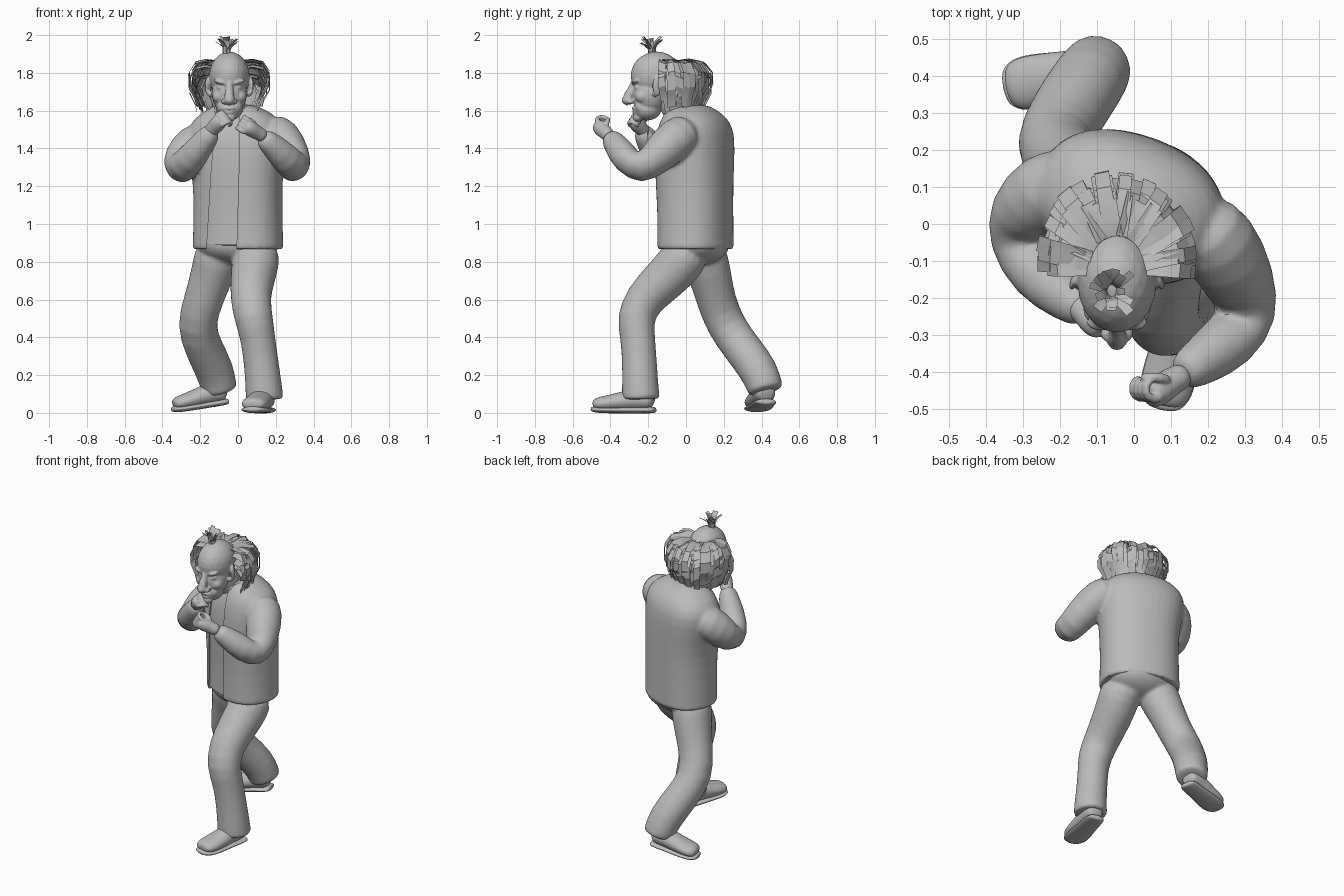
import bpy, bmesh, math, random
from mathutils import Vector, Matrix

random.seed(4)
cube = bpy.data.objects.get("Cube")
if cube:
    bpy.data.objects.remove(cube)

grey = bpy.data.materials.new("plain grey")
grey.use_nodes = True
grey.diffuse_color = (0.5, 0.5, 0.5, 1)
grey.node_tree.nodes["Principled BSDF"].inputs["Base Color"].default_value = (0.5, 0.5, 0.5, 1)


def squarish(c):
    return math.copysign(abs(c) ** 0.87, c)


def loft(bm, rings, ref=(0, 0, 1), yaw=None, n=16):
    """Skin elliptical rings (x, y, z, a, b); level, squarer rings when yaw is given."""
    pts = [Vector(r[:3]) for r in rings]
    loops = []
    for i, r in enumerate(rings):
        a, b = r[3], r[-1]
        angles = [2 * math.pi * k / n for k in range(n)]
        coords = [(math.cos(q), math.sin(q)) for q in angles]
        if yaw is None:
            t = (pts[min(i + 1, len(pts) - 1)] - pts[max(i - 1, 0)]).normalized()
            u = Vector(ref).cross(t).normalized()
            v = t.cross(u)
        else:
            u = Vector((math.cos(yaw), math.sin(yaw), 0))
            v = Vector((-u.y, u.x, 0))
            coords = [(squarish(c), squarish(s)) for c, s in coords]
        loops.append([bm.verts.new(pts[i] + u * a * c + v * b * s) for c, s in coords])
    for p, q in zip(loops, loops[1:]):
        for k in range(n):
            bm.faces.new((p[k], p[(k + 1) % n], q[(k + 1) % n], q[k]))
    bm.faces.new(loops[0][::-1])
    bm.faces.new(loops[-1])


def ball(bm, c, r, rot=None):
    m = Matrix.Translation(c) @ (rot or Matrix()) @ Matrix.Diagonal((*r, 1))
    bmesh.ops.create_icosphere(bm, subdivisions=3, radius=1, matrix=m)


def ribbon(bm, path, side, width):
    """A flat lock of hair that tapers a little."""
    rows = []
    for i, p in enumerate(path):
        w = side * width * (0.5 - 0.12 * i / len(path))
        rows.append((bm.verts.new(p - w), bm.verts.new(p + w)))
    for p, q in zip(rows, rows[1:]):
        bm.faces.new((p[0], p[1], q[1], q[0]))


def finish(name, bm, subsurf=1, voxel=0, smooth=0, cutter=None, angle=50):
    bmesh.ops.recalc_face_normals(bm, faces=bm.faces)
    me = bpy.data.meshes.new(name)
    bm.to_mesh(me)
    bm.free()
    ob = bpy.data.objects.new(name, me)
    bpy.context.collection.objects.link(ob)
    me.materials.append(grey)
    if subsurf:
        ob.modifiers.new("round", "SUBSURF").levels = subsurf
    if voxel:
        m = ob.modifiers.new("blend", "REMESH")
        m.mode, m.voxel_size = "VOXEL", voxel
        m = ob.modifiers.new("soften", "SMOOTH")
        m.factor, m.iterations = 0.5, smooth
    if cutter:
        m = ob.modifiers.new("opening", "BOOLEAN")
        m.object, m.operation = cutter, "DIFFERENCE"
    bpy.ops.object.select_all(action="DESELECT")
    ob.select_set(True)
    bpy.context.view_layer.objects.active = ob
    bpy.ops.object.convert(target="MESH")
    if angle:
        bpy.ops.object.shade_smooth_by_angle(angle=math.radians(angle))
    return ob


# Trousers: front left leg, back right leg, hips
bm = bmesh.new()
loft(bm, [(.1, .02, .88, .125), (.095, -.02, .8, .128), (.075, -.12, .7, .12), (.065, -.225, .6, .108),
          (.083, -.27, .5, .104), (.105, -.255, .4, .093), (.125, -.245, .25, .094), (.138, -.242, .12, .1),
          (.14, -.238, .08, .102), (.14, -.238, .07, .102)], ref=(0, 1, 0))
loft(bm, [(-.1, .08, .88, .125), (-.115, .105, .8, .125), (-.148, .135, .7, .113), (-.182, .158, .6, .106),
          (-.226, .21, .46, .106), (-.18, .3, .34, .104), (-.12, .39, .22, .105), (-.1, .42, .13, .096),
          (-.095, .425, .11, .096)], ref=(0, 1, 0))
ball(bm, (0, .06, .9), (.225, .175, .12))
finish("trousers", bm, voxel=.011, smooth=4)


# Shoes: upper and sole along a heading from the heel
def shoe(name, heel, heading, length, lift):
    d = Vector((math.cos(heading), math.sin(heading), 0))

    def at(s, z):
        return (*(Vector(heel) + d * s * length + Vector((0, 0, z + lift * (1 - s)))),)

    bm = bmesh.new()
    loft(bm, [(*at(0, .055), .035, .03), (*at(.06, .065), .056, .05), (*at(.3, .075), .064, .06),
              (*at(.55, .06), .07, .05), (*at(.8, .05), .075, .042), (*at(.95, .046), .066, .036),
              (*at(1.01, .042), .04, .022)])
    finish(name + "_shoe_upper", bm, subsurf=2)
    bm = bmesh.new()
    loft(bm, [(*at(-.03, .015), .04, .015), (*at(.02, .015), .062, .018), (*at(.4, .015), .064, .018),
              (*at(.8, .015), .08, .018), (*at(.97, .018), .066, .017), (*at(1.05, .021), .035, .013)])
    finish(name + "_shoe_sole", bm, subsurf=2)


shoe("left", (.15, -.17, 0), math.radians(-103), .325, 0)
shoe("right", (-.06, .425, 0), math.radians(191), .285, .045)

# Jacket: torso and sleeves blended, front opened with a cutter
YAW = math.radians(-21)
TORSO = [(0, .05, .865, .247, .191), (0, .05, .87, .247, .191), (0, .05, .89, .245, .191), (0, .05, 1.05, .24, .19),
         (0, .045, 1.22, .24, .196), (-.01, .045, 1.38, .262, .2), (-.015, .05, 1.49, .27, .19),
         (-.005, .045, 1.56, .235, .162), (-.01, .03, 1.61, .15, .12), (-.02, .01, 1.635, .095, .09)]
bm = bmesh.new()
loft(bm, TORSO, yaw=YAW, n=20)
loft(bm, [(-.16, .12, 1.45, .1), (-.24, .095, 1.43, .108), (-.3, .03, 1.345, .105), (-.318, -.045, 1.275, .084),
          (-.255, -.14, 1.34, .084), (-.18, -.2, 1.435, .066), (-.125, -.24, 1.51, .052)])
loft(bm, [(.16, .02, 1.5, .1), (.228, -.045, 1.465, .113), (.284, -.15, 1.36, .103), (.314, -.245, 1.28, .085),
          (.255, -.32, 1.345, .085), (.18, -.372, 1.42, .065), (.12, -.41, 1.47, .053)])
cut = bmesh.new()
corners = [(-.17, .8), (-.01, .8), (.005, 1.3), (.01, 1.7), (-.1, 1.7), (-.14, 1.3)]
front = cut.faces.new([cut.verts.new((x, -.205, z)) for x, z in corners])
ext = bmesh.ops.extrude_face_region(cut, geom=[front])["geom"]
bmesh.ops.translate(cut, vec=(0, .17, 0), verts=[g for g in ext if isinstance(g, bmesh.types.BMVert)])
opening = finish("opening_cutter", cut, subsurf=0, angle=0)
opening.hide_render = True
finish("jacket", bm, voxel=.011, smooth=3, cutter=opening, angle=40)
bpy.data.objects.remove(opening)

# Shirt under the jacket
bm = bmesh.new()
loft(bm, [(x, y, z + (.02 if z < 1 else -.01), a * .95, b * .95) for x, y, z, a, b in TORSO], yaw=YAW, n=20)
finish("shirt", bm, subsurf=2)

# Collar and neck
bm = bmesh.new()
loft(bm, [(-.02, .0, 1.56, .12, .12), (-.025, -.01, 1.6, .105, .105), (-.03, -.02, 1.635, .088, .09),
          (-.03, -.02, 1.63, .078, .08)], yaw=YAW)
finish("collar", bm, subsurf=2)
bm = bmesh.new()
loft(bm, [(-.025, .0, 1.52, .085), (-.035, -.06, 1.62, .075), (-.045, -.11, 1.72, .075)], ref=(0, 1, 0))
finish("neck", bm, subsurf=2)


# Fists: palm, curled fingers, thumb and wrist
def fist(name, wrist, along, out):
    f = Vector(along).normalized()
    o = Vector(out)
    o = (o - f * o.dot(f)).normalized()      # back of the hand
    s = f.cross(o)                           # across the knuckles
    if s.z < 0:
        s = -s
    w = Vector(wrist)

    def p(a, b, c):
        return w + f * a + o * b + s * c

    bm = bmesh.new()
    loft(bm, [(*p(-.05, 0, 0), .038), (*p(0, 0, 0), .037), (*p(.04, .006, 0), .043), (*p(.075, .008, 0), .042),
              (*p(.09, .006, 0), .03)])
    for k in range(4):
        c = (k - 1.5) * .022
        loft(bm, [(*p(.06, .018, c), .014), (*p(.1, .015, c), .015), (*p(.115, -.015, c), .014),
                  (*p(.095, -.04, c), .013), (*p(.07, -.036, c), .011)], ref=s, n=8)
    loft(bm, [(*p(.025, -.01, .028), .016), (*p(.055, -.035, .04), .015), (*p(.085, -.048, .026), .013),
              (*p(.1, -.052, .01), .01)], ref=o, n=8)
    finish(name, bm, voxel=.0045, smooth=2)


fist("left_fist", (.105, -.422, 1.482), (-.7, -.35, .42), (.25, -.8, -.2))
fist("right_fist", (-.135, -.232, 1.5), (.6, -.45, .6), (-.4, -.7, .2))

# Head: blended skull, jaw and facial features
CX = -.046
bm = bmesh.new()
ball(bm, (CX, -.155, 1.785), (.107, .138, .128))
ball(bm, (CX, -.19, 1.69), (.094, .095, .11))
ball(bm, (CX, -.205, 1.61), (.072, .076, .062))
ball(bm, (CX, -.255, 1.565), (.034, .026, .025))
loft(bm, [(CX, -.27, 1.76, .018), (CX, -.285, 1.72, .02), (CX, -.302, 1.685, .025), (CX, -.31, 1.66, .03),
          (CX, -.295, 1.64, .026)], ref=(1, 0, 0), n=10)
ball(bm, (CX, -.315, 1.655), (.026, .026, .023))
ball(bm, (CX, -.268, 1.612), (.036, .02, .01))
ball(bm, (CX, -.265, 1.592), (.03, .02, .011))
for s in (-1, 1):
    tilt = Matrix.Rotation(-s * .3, 4, "Y")
    ball(bm, (CX + s * .026, -.295, 1.648), (.018, .022, .015))
    ball(bm, (CX + s * .042, -.265, 1.75), (.042, .023, .013), tilt)
    ball(bm, (CX + s * .042, -.255, 1.722), (.024, .019, .014))
    ball(bm, (CX + s * .055, -.23, 1.675), (.036, .04, .036))
    ball(bm, (CX + s * .04, -.24, 1.625), (.026, .03, .035), tilt)
    ball(bm, (CX + s * .112, -.15, 1.73), (.012, .03, .052), Matrix.Rotation(s * .45, 4, "Z"))
    ball(bm, (CX + s * .104, -.163, 1.69), (.012, .015, .018))
finish("head", bm, subsurf=0, voxel=.0055, smooth=4)

# Hair fringe: layered locks that puff out from the skull and curl back in
bm = bmesh.new()
mid = Vector((CX, -.11, 0))
for top, reach, drop, count in [(1.83, .205, .2, 34), (1.8, .2, .2, 32), (1.75, .185, .16, 28)]:
    for i in range(count):
        q = math.radians(-3 + 186 * i / (count - 1) + random.uniform(-4, 4))
        out = Vector((math.cos(q), math.sin(q) * 1.1, 0))
        side = Vector((-math.sin(q), math.cos(q), random.uniform(-.45, .45)))
        r = reach * random.uniform(.9, 1.1)
        d = drop * random.uniform(.7, 1.1)
        lean = Vector((0, .03 * random.random(), 0))
        shape = [(.07, .028), (r * .6, .036), (r * .85, .024), (r, -d * .15), (r * .99, -d * .5),
                 (r * .85, -d * .8), (r * .8, -d)]
        ribbon(bm, [mid + lean * k / 6 + out * a + Vector((0, 0, top + z)) for k, (a, z) in enumerate(shape)],
               side, random.uniform(.035, .055))
finish("hair_fringe", bm, subsurf=0, angle=25)

# Top tuft: short splayed locks
bm = bmesh.new()
for i in range(14):
    q = 2 * math.pi * i / 14 + random.uniform(-.2, .2)
    out = Vector((math.cos(q) * .75, math.sin(q), 0))
    side = Vector((-out.y, out.x, random.uniform(-.3, .3)))
    r = random.uniform(.035, .09)
    h = .125 - r * .6 + random.uniform(-.01, .01)
    root = Vector((-.06, -.18, 1.895))
    shape = [(.014, 0), (.02, h * .5), (r * .6, h * .8), (r, h)]
    ribbon(bm, [root + out * a + Vector((0, 0, z)) for a, z in shape], side, random.uniform(.028, .038))
finish("hair_tuft", bm, subsurf=0, angle=25)
